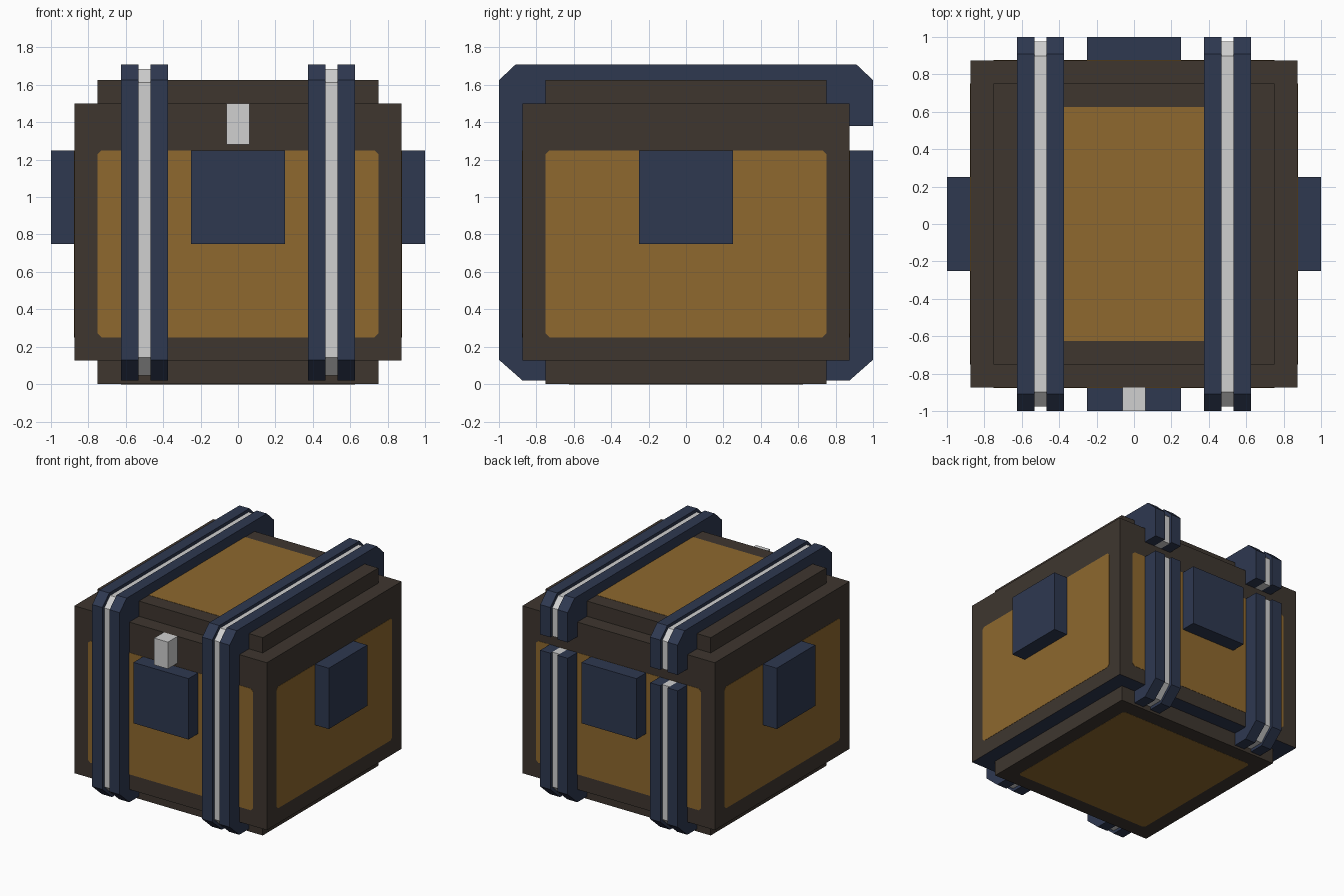
import bpy, bmesh
from mathutils import Vector

if "Cube" in bpy.data.objects:
    bpy.data.objects.remove(bpy.data.objects["Cube"])


def material(name, rgb):
    m = bpy.data.materials.new(name)
    lin = [((c / 255 + 0.055) / 1.055) ** 2.4 for c in rgb]
    m.diffuse_color = (*lin, 1)
    m.use_nodes = True
    m.node_tree.nodes["Principled BSDF"].inputs["Base Color"].default_value = m.diffuse_color
    return m


WOOD = material("ochre panel", (142, 104, 46))
FRAME = material("dark brown frame", (62, 54, 47))
NAVY = material("navy metal", (46, 56, 80))
SILVER = material("silver", (208, 208, 208))


def add_object(name, bm, *mats):
    bmesh.ops.recalc_face_normals(bm, faces=bm.faces)
    me = bpy.data.meshes.new(name)
    bm.to_mesh(me)
    bm.free()
    for m in mats:
        me.materials.append(m)
    ob = bpy.data.objects.new(name, me)
    bpy.context.collection.objects.link(ob)
    return ob


def box(name, lo, hi, *mats):
    lo, hi = Vector(lo), Vector(hi)
    bm = bmesh.new()
    bmesh.ops.create_cube(bm, size=1)
    for v in bm.verts:
        v.co = (lo + hi) / 2 + v.co * (hi - lo)
    return add_object(name, bm, *mats)


def prism(name, points, offset, mat):
    """Extrude a flat outline along an offset."""
    bm = bmesh.new()
    face = bm.faces.new([bm.verts.new(p) for p in points])
    ext = bmesh.ops.extrude_face_region(bm, geom=[face])
    verts = [g for g in ext["geom"] if isinstance(g, bmesh.types.BMVert)]
    bmesh.ops.translate(bm, verts=verts, vec=offset)
    return add_object(name, bm, mat)


def panel(name, centre, u, v, mat):
    """Thin painted plate with slightly clipped corners; u and v are half sides."""
    c, u, v = Vector(centre), Vector(u), Vector(v)
    n = u.cross(v).normalized() * 0.004
    cu, cv = 1 - 0.02 / u.length, 1 - 0.02 / v.length
    corners = [(1, -cv), (1, cv), (cu, 1), (-cu, 1),
               (-1, cv), (-1, -cv), (-cu, -1), (cu, -1)]
    return prism(name, [c + u * a + v * b for a, b in corners], n, mat)


# Crate body with a navy underside rim, plus stepped base and lid
body = box("crate_body", (-0.875, -0.875, 0.125), (0.875, 0.875, 1.5), FRAME, NAVY)
for f in body.data.polygons:
    if f.normal.z < -0.5:
        f.material_index = 1
box("base", (-0.75, -0.75, 0), (0.75, 0.75, 0.125), FRAME)
box("lid", (-0.75, -0.75, 1.5), (0.75, 0.75, 1.625), FRAME)

# Ochre panels on all six sides
panel("top_panel", (0, 0, 1.623), (0.625, 0, 0), (0, 0.625, 0), WOOD)
panel("bottom_panel", (0, 0, 0.003), (0, 0.625, 0), (0.625, 0, 0), WOOD)
for s, name in ((-1, "front"), (1, "back")):
    panel(name + "_panel", (0, s * 0.873, 0.75), (-s * 0.75, 0, 0), (0, 0, 0.5), WOOD)
    box(name + "_pad", (-0.25, min(s * 0.875, s), 0.75),
        (0.25, max(s * 0.875, s), 1.25), NAVY)
for s, name in ((-1, "left"), (1, "right")):
    panel(name + "_panel", (s * 0.873, 0, 0.75), (0, s * 0.75, 0), (0, 0, 0.5), WOOD)
    box(name + "_pad", (min(s * 0.875, s), -0.25, 0.75),
        (max(s * 0.875, s), 0.25, 1.25), NAVY)

# Front latch
box("latch", (-0.0625, -1, 1.28), (0.0625, -0.875, 1.5), SILVER)


# Strap side profiles (y, z); d is how far the outer face is sunk
def long_strap(d):
    return [(-0.75, 0.02 + d), (-0.875, 0.02 + d), (-1 + d, 0.13 + d / 2),
            (-1 + d, 1.625 - d / 2), (-0.91 + d / 2, 1.71 - d),
            (0.91 - d / 2, 1.71 - d), (1 - d, 1.625 - d / 2), (1 - d, 1.38),
            (0.875, 1.38), (0.875, 1.5), (0.75, 1.5), (0.75, 1.625),
            (-0.75, 1.625), (-0.75, 1.5), (-0.875, 1.5), (-0.875, 0.125),
            (-0.75, 0.125)]


def back_strap(d):
    return [(0.75, 0.02 + d), (0.875, 0.02 + d), (1 - d, 0.13 + d / 2),
            (1 - d, 1.25), (0.875, 1.25), (0.875, 0.125), (0.75, 0.125)]


# Two straps, each a pair of navy rails with a sunken silver strip between them
for side, x in (("left", -0.5), ("right", 0.5)):
    for part, profile in (("strap", long_strap), ("back_strap", back_strap)):
        for piece, x0, width, sunk, mat in (
                ("outer_rail", -0.125, 0.092, 0, NAVY),
                ("strip", -0.033, 0.066, 0.025, SILVER),
                ("inner_rail", 0.033, 0.092, 0, NAVY)):
            prism(f"{side}_{part}_{piece}",
                  [(x + x0, y, z) for y, z in profile(sunk)], (width, 0, 0), mat)
